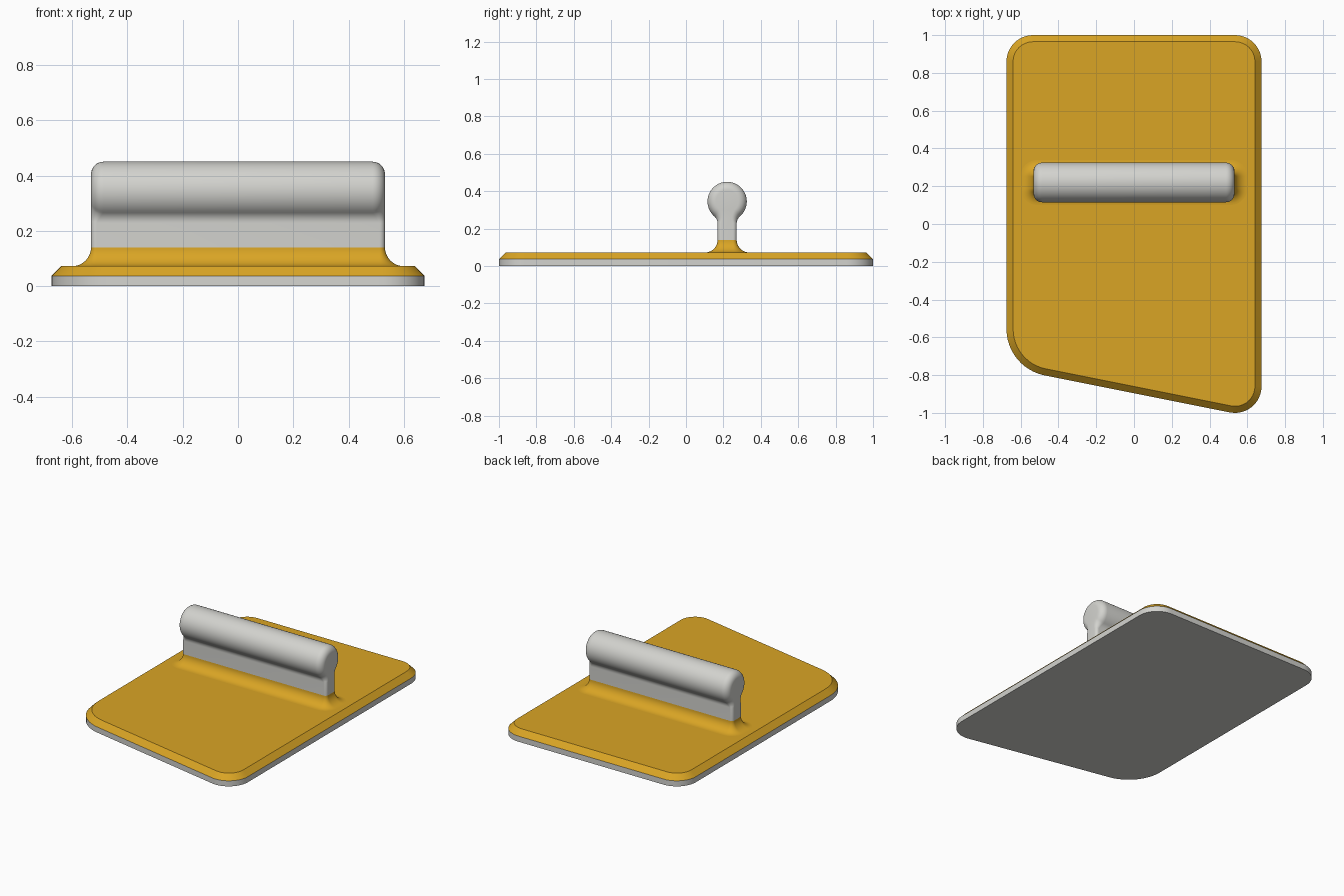
import bpy, bmesh, math

if "Cube" in bpy.data.objects:
    bpy.data.objects.remove(bpy.data.objects["Cube"])

def material(name, rgb):
    m = bpy.data.materials.new(name)
    m.diffuse_color = (*rgb, 1)
    m.use_nodes = True
    m.node_tree.nodes["Principled BSDF"].inputs["Base Color"].default_value = m.diffuse_color
    return m

GREY = material("light_grey", (0.65, 0.65, 0.62))
GOLD = material("golden_yellow", (0.70, 0.376, 0.018))

def loft(name, rings, mat, caps=True):
    """Skin a list of equally long closed rings."""
    bm = bmesh.new()
    vs = [[bm.verts.new(p) for p in r] for r in rings]
    n = len(rings[0])
    for a, b in zip(vs, vs[1:]):
        for i in range(n):
            j = (i + 1) % n
            bm.faces.new((a[i], a[j], b[j], b[i]))
    if caps:
        bm.faces.new(vs[0][::-1])
        bm.faces.new(vs[-1])
    bmesh.ops.recalc_face_normals(bm, faces=bm.faces)
    me = bpy.data.meshes.new(name)
    bm.to_mesh(me)
    bm.free()
    me.shade_smooth()
    me.set_sharp_from_angle(angle=math.radians(35))
    me.materials.append(mat)
    ob = bpy.data.objects.new(name, me)
    bpy.context.collection.objects.link(ob)
    return ob

def outline(corners, offset, z, steps=12):
    """Rounded outline from corner arcs (cx, cy, radius, start, end)."""
    pts = []
    for cx, cy, r, a0, a1 in corners:
        for i in range(steps + 1):
            a = math.radians(a0 + (a1 - a0) * i / steps)
            pts.append((cx + (r + offset) * math.cos(a),
                        cy + (r + offset) * math.sin(a), z))
    return pts

# Plate: grey base layer with a chamfered yellow layer on top
Z1, Z2 = 0.037, 0.072
SLANT = 258.7
plate = [(0.535, -0.86, 0.14, SLANT, 360), (0.535, 0.86, 0.14, 0, 90),
         (-0.535, 0.86, 0.14, 90, 180), (-0.425, -0.556, 0.25, 180, SLANT)]
loft("base_plate", [outline(plate, 0, 0), outline(plate, 0, Z1)], GREY)
loft("top_plate", [outline(plate, 0, Z1), outline(plate, -0.035, Z2)], GOLD)

# Flared foot joining the plate to the stem
HX, CY, SW, SR, Z3 = 0.532, 0.22, 0.051, 0.02, 0.14
ix, iy = HX - SR, SW - SR
foot = [(ix, CY - iy, SR, 270, 360), (ix, CY + iy, SR, 0, 90),
        (-ix, CY + iy, SR, 90, 180), (-ix, CY - iy, SR, 180, 270)]
FL = Z3 - Z2
rings = []
for i in range(13):
    a = math.pi / 2 * i / 12
    rings.append(outline(foot, FL * (1 - math.sin(a)), Z3 - FL * math.cos(a)))
loft("handle_foot", rings, GOLD, caps=False)

# Handle: keyhole section as (y, z, normal y, normal z, edge radius)
R, CZ, F, EDGE = 0.105, 0.345, 0.05, 0.045
dz = math.sqrt((R + F) ** 2 - (SW + F) ** 2)
tangent = math.atan2(dz, SW + F)
half = [(SW, Z3, 1, 0, SR)]
for i in range(9):                                   # concave neck
    t = i / 8
    a = tangent * t
    half.append((SW + F - F * math.cos(a), CZ - dz + F * math.sin(a),
                 math.cos(a), -math.sin(a), SR + (EDGE - SR) * t))
for i in range(1, 25):                               # round grip
    a = -tangent + (math.pi / 2 + tangent) * i / 24
    half.append((R * math.cos(a), CZ + R * math.sin(a),
                 math.cos(a), math.sin(a), EDGE))
section = half + [(-y, z, -ny, nz, e) for y, z, ny, nz, e in half[-2::-1]]

def handle_ring(a, side):
    return [(side * (HX - e * (1 - math.sin(a))),
             CY + y - ny * e * (1 - math.cos(a)),
             z - nz * e * (1 - math.cos(a))) for y, z, ny, nz, e in section]

angles = [math.pi / 2 * i / 8 for i in range(9)]
loft("handle_grip", [handle_ring(a, -1) for a in reversed(angles)]
     + [handle_ring(a, 1) for a in angles], GREY)
